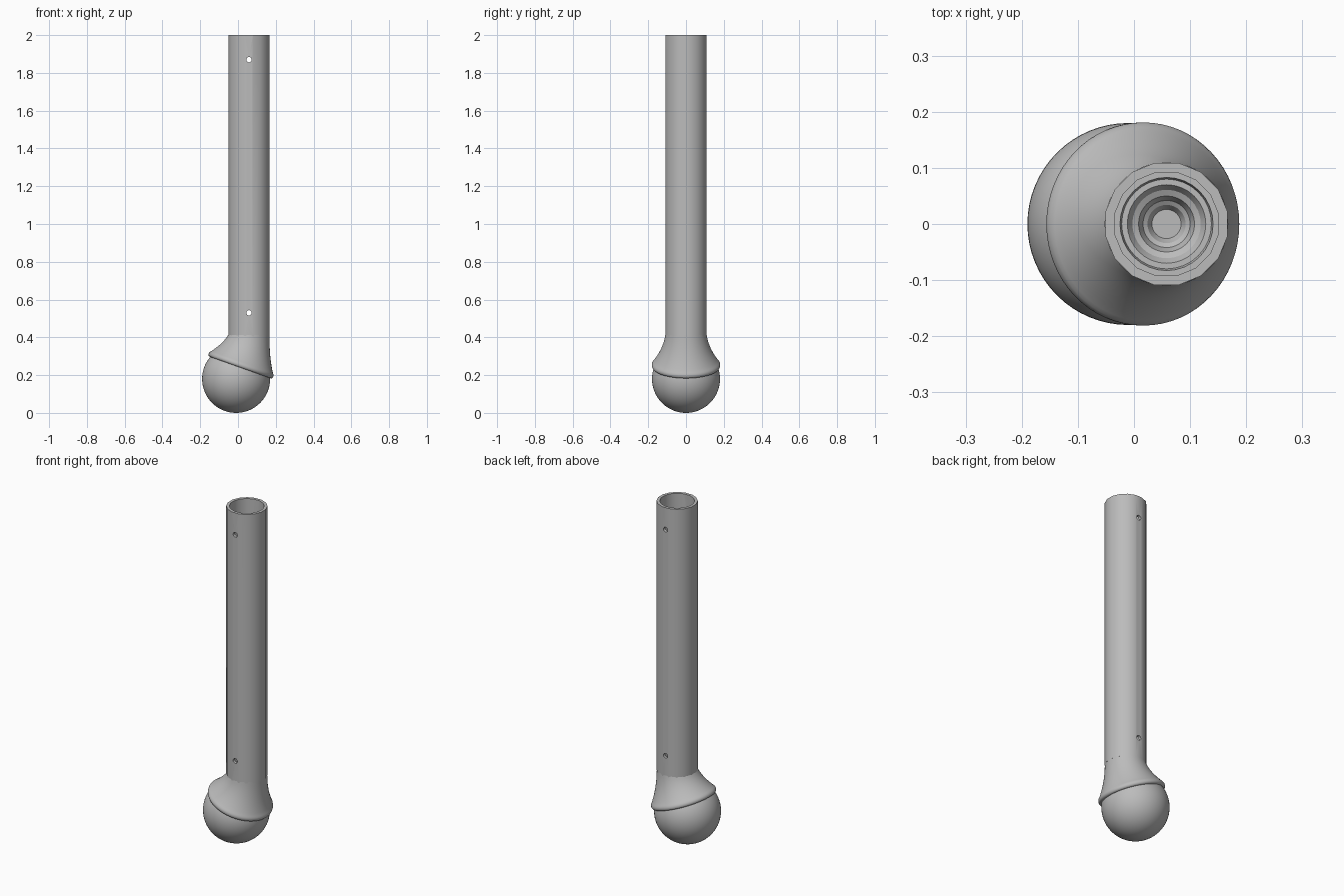
import bpy, bmesh, math
from mathutils import Vector, Matrix

if "Cube" in bpy.data.objects:
    bpy.data.objects.remove(bpy.data.objects["Cube"], do_unlink=True)

GREY = (0.5, 0.5, 0.5, 1)
mat = bpy.data.materials.new("plain grey")
mat.use_nodes = True
mat.diffuse_color = GREY
mat.node_tree.nodes["Principled BSDF"].inputs["Base Color"].default_value = GREY

TUBE_X, COLLAR_Z = 0.058, 0.413
BALL_R, BALL = 0.18, Vector((-0.01, 0, 0.18))
TILT = math.radians(19.5)


def finish(name, bm, angle=35):
    bmesh.ops.recalc_face_normals(bm, faces=bm.faces)
    mesh = bpy.data.meshes.new(name)
    bm.to_mesh(mesh)
    bm.free()
    mesh.materials.append(mat)
    obj = bpy.data.objects.new(name, mesh)
    bpy.context.collection.objects.link(obj)
    smooth(obj, angle)
    return obj


def smooth(obj, angle):
    bpy.ops.object.select_all(action="DESELECT")
    obj.select_set(True)
    bpy.context.view_layer.objects.active = obj
    bpy.ops.object.shade_smooth_by_angle(angle=math.radians(angle))


def skin(bm, rings, closed=False):
    """Join rings of points with quads."""
    rows = [[bm.verts.new(p) for p in ring] for ring in rings]
    pairs = list(zip(rows, rows[1:]))
    if closed:
        pairs.append((rows[-1], rows[0]))
    for a, b in pairs:
        for i in range(len(a)):
            j = (i + 1) % len(a)
            bm.faces.new((a[i], a[j], b[j], b[i]))
    return rows


def circle(r, z, n, turn=0.0):
    return [Vector((TUBE_X + r * math.cos(a), r * math.sin(a), z))
            for a in (math.tau * (i + turn) / n for i in range(n))]


# Hollow sixteen-sided tube
bm = bmesh.new()
wall = [(0.111, 0.405), (0.111, 2), (0.094, 2), (0.094, 0.405)]
skin(bm, [circle(r, z, 16, 0.5) for r, z in wall], closed=True)
tube = finish("tube", bm)

# Pin holes drilled through the tube from front to back
for z in (0.53, 1.87):
    bpy.ops.mesh.primitive_cylinder_add(vertices=16, radius=0.014, depth=0.4,
                                        location=(TUBE_X, 0, z),
                                        rotation=(math.pi / 2, 0, 0))
    drill = bpy.context.object
    drill.name = "hole_cutter"
    drill.hide_render = True
    drill.data.materials.append(mat)
    cut = tube.modifiers.new("pin_hole", "BOOLEAN")
    cut.operation, cut.solver, cut.object = "DIFFERENCE", "EXACT", drill
    bpy.context.view_layer.objects.active = tube
    bpy.ops.object.modifier_apply(modifier=cut.name)
    bpy.data.objects.remove(drill, do_unlink=True)
smooth(tube, 35)

# Stepped floor at the bottom of the bore
bm = bmesh.new()
steps = [(0.1, 0.45), (0.083, 0.45), (0.08, 0.435), (0.07, 0.435), (0.061, 0.42),
         (0.05, 0.415), (0.042, 0.395), (0.034, 0.39), (0.026, 0.375)]
rows = skin(bm, [circle(r, z, 32) for r, z in steps])
bm.faces.new(rows[-1])
floor = finish("bore_floor", bm, 20)
if floor.data.polygons[-1].normal.z < 0:
    floor.data.flip_normals()

# Flared collar, lofted from the tube to a rounded rim tilted about the ball
SEG, CURVE = 64, 10
axis = Vector((math.sin(TILT), 0, math.cos(TILT)))
tilt = Matrix.Rotation(TILT, 3, "Y")
rim_centre = BALL + axis * 0.075


def rim_ring(r, h):
    return [rim_centre + axis * h + tilt @ Vector((r * math.cos(a), r * math.sin(a), 0))
            for a in (math.tau * i / SEG for i in range(SEG))]


top = circle(0.1095, COLLAR_Z, SEG)
shoulder = rim_ring(0.173, 0.02)
rings = []
for k in range(CURVE + 1):
    t = k / CURVE
    ring = []
    for p, q in zip(top, shoulder):
        out = Vector((p.x - TUBE_X, p.y, 0)).normalized()
        bend = p + out * (0.012 - 0.015 * out.x) - Vector((0, 0, 0.08 + 0.035 * out.x))
        ring.append(p * (1 - t) ** 2 + bend * 2 * t * (1 - t) + q * t * t)
    rings.append(ring)
rings += [rim_ring(r, h) for r, h in
          ((0.178, 0.014), (0.181, 0.006), (0.181, -0.002), (0.177, -0.009),
           (0.171, -0.011), (0.158, -0.009))]
bm = bmesh.new()
skin(bm, rings)
finish("collar", bm, 50)

# Ball foot
bm = bmesh.new()
bmesh.ops.create_uvsphere(bm, u_segments=64, v_segments=32, radius=BALL_R,
                          matrix=Matrix.Translation(BALL))
finish("ball", bm)
